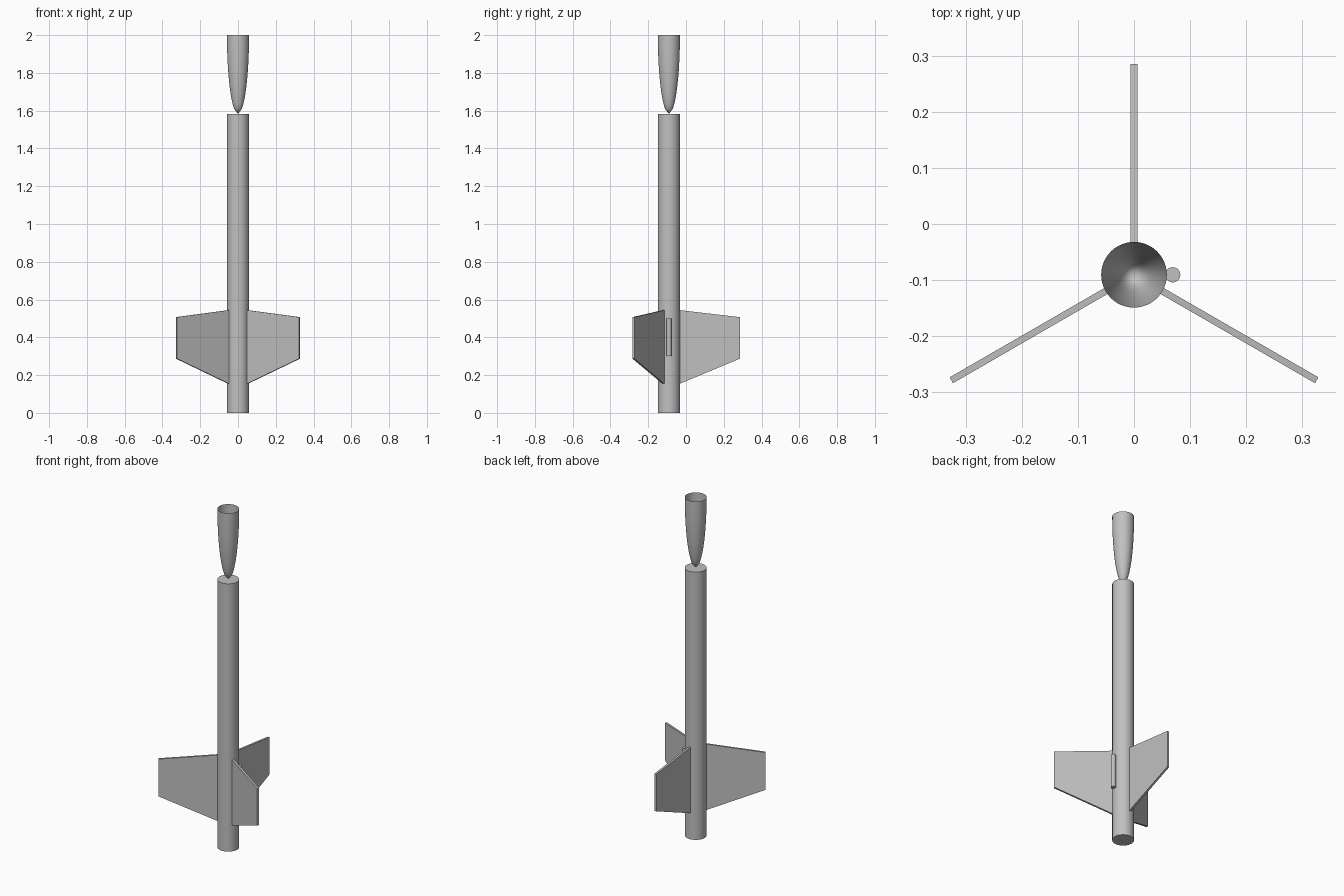
import bpy, bmesh, math
from mathutils import Matrix, Vector

cube = bpy.data.objects.get("Cube")
if cube:
    bpy.data.objects.remove(cube, do_unlink=True)

AXIS_Y = -0.0905      # rocket axis, offset so the fins are centred
RADIUS = 0.0585
BODY_TOP = 1.583
SIDES = 48

grey = bpy.data.materials.new("plain grey")
grey.use_nodes = True
colour = (0.53, 0.53, 0.53, 1)
grey.diffuse_color = colour
grey.node_tree.nodes["Principled BSDF"].inputs["Base Color"].default_value = colour


def finish(bm, name, smooth=True):
    bmesh.ops.recalc_face_normals(bm, faces=bm.faces)
    mesh = bpy.data.meshes.new(name)
    bm.to_mesh(mesh)
    bm.free()
    mesh.materials.append(grey)
    obj = bpy.data.objects.new(name, mesh)
    bpy.context.collection.objects.link(obj)
    obj.location.y = AXIS_Y
    if smooth:
        bpy.ops.object.select_all(action='DESELECT')
        obj.select_set(True)
        bpy.context.view_layer.objects.active = obj
        bpy.ops.object.shade_smooth_by_angle(angle=math.radians(30))
    return obj


def cylinder(name, radius, bottom, top, x=0):
    bm = bmesh.new()
    bmesh.ops.create_cone(bm, cap_ends=True, segments=SIDES, radius1=radius,
                          radius2=radius, depth=top - bottom,
                          matrix=Matrix.Translation((x, 0, (bottom + top) / 2)))
    return finish(bm, name)


# Body tube and launch lug
cylinder("body_tube", RADIUS, 0, BODY_TOP)
cylinder("launch_lug", 0.0135, 0.3, 0.5, x=0.069)

# Nose cone: hollow elliptical shell, tip down on the tube, open at the top
bm = bmesh.new()
STEPS = 16
profile = []
for i in range(STEPS + 1):
    t = i / STEPS
    r = RADIUS * math.sqrt(1 - (1 - t) ** 2)
    profile.append(bm.verts.new((r, 0, BODY_TOP + t * (2 - BODY_TOP))))
edges = [bm.edges.new(pair) for pair in zip(profile, profile[1:])]
bmesh.ops.spin(bm, geom=profile + edges, axis=(0, 0, 1), cent=(0, 0, 0),
               angle=math.tau, steps=SIDES, use_duplicate=False)
bmesh.ops.remove_doubles(bm, verts=bm.verts, dist=0.0001)
finish(bm, "nose_cone")

# Three swept fins, evenly spaced
FIN_OUTLINE = [(0.057, 0.154), (0.376, 0.287), (0.376, 0.507), (0.057, 0.544)]
THICKNESS = 0.012
for name, degrees in (("back_fin", 90), ("front_right_fin", 210), ("front_left_fin", 330)):
    bm = bmesh.new()
    face = bm.faces.new([bm.verts.new((r, -THICKNESS / 2, z)) for r, z in FIN_OUTLINE])
    side = bmesh.ops.extrude_face_region(bm, geom=[face])["geom"]
    bmesh.ops.translate(bm, vec=Vector((0, THICKNESS, 0)),
                        verts=[v for v in side if isinstance(v, bmesh.types.BMVert)])
    bmesh.ops.rotate(bm, verts=bm.verts, cent=(0, 0, 0),
                     matrix=Matrix.Rotation(math.radians(degrees), 3, 'Z'))
    finish(bm, name, smooth=False)
